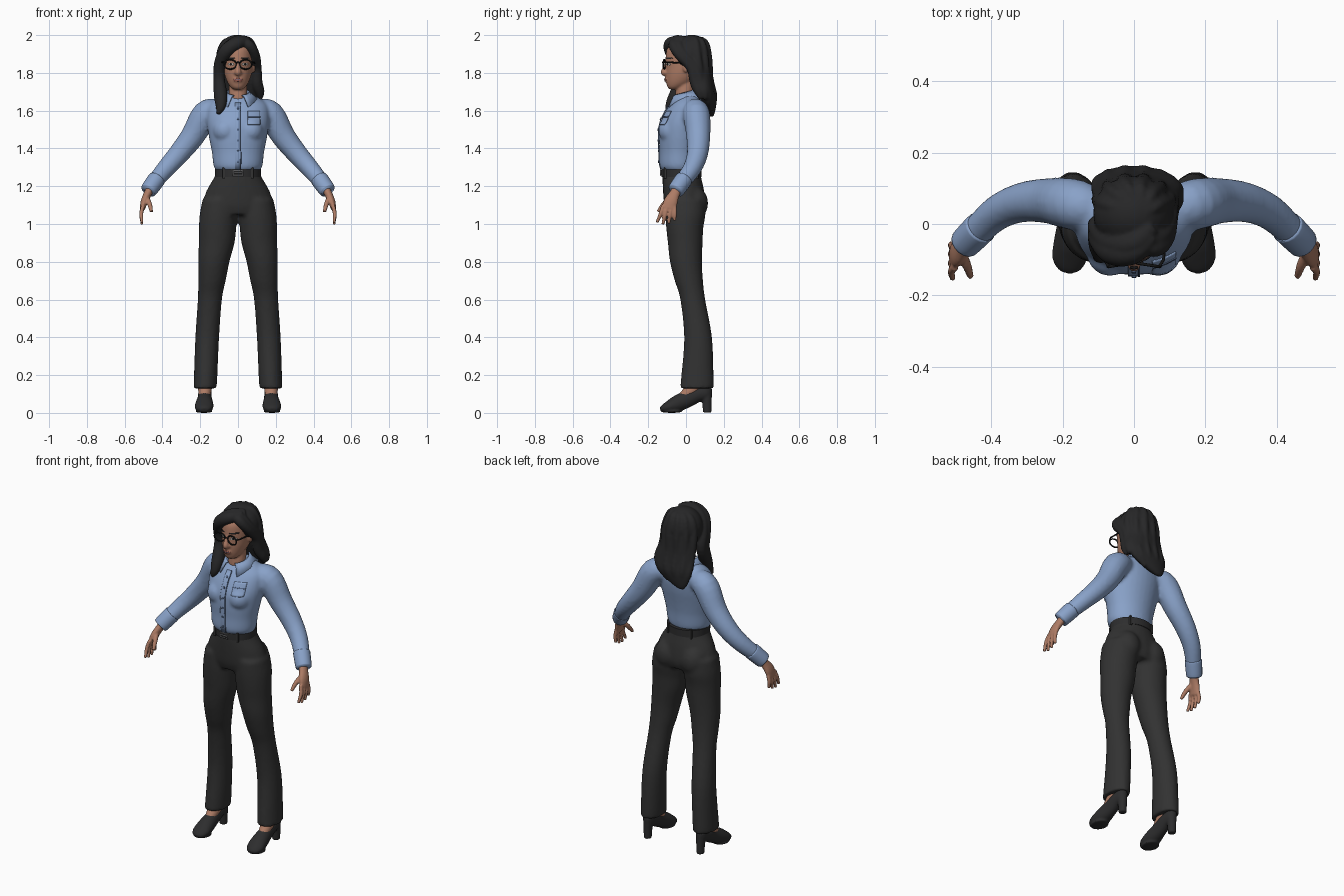
import bpy, bmesh, math
from mathutils import Vector, Matrix

cube = bpy.data.objects.get("Cube")
if cube:
    bpy.data.objects.remove(cube, do_unlink=True)


def material(name, r, g, b):
    mat = bpy.data.materials.new(name)
    mat.use_nodes = True
    mat.diffuse_color = (r, g, b, 1)
    mat.node_tree.nodes["Principled BSDF"].inputs["Base Color"].default_value = (r, g, b, 1)
    return mat


SHIRT = material("shirt blue", .25, .36, .58)
SEAM = material("seam blue", .1, .15, .26)
TROUSERS = material("trouser charcoal", .032, .032, .032)
HAIR = material("hair black", .02, .02, .021)
SKIN = material("skin", .42, .2, .13)
LIPS = material("lips", .33, .11, .085)
BLACK = material("shoe and belt black", .026, .026, .027)
FRAME = material("frame black", .008, .008, .008)
METAL = material("buckle grey", .3, .3, .31)
WHITE = material("eye white", .6, .56, .52)
SIDES = (1, -1)
X, Y, Z = Vector((1, 0, 0)), Vector((0, 1, 0)), Vector((0, 0, 1))


def resample(pts, k):
    """Smooth curve through the given rings."""
    p = [Vector(q) for q in pts]
    p = [p[0] * 2 - p[1]] + p + [p[-1] * 2 - p[-2]]
    out = []
    for a, b, c, d in zip(p, p[1:], p[2:], p[3:]):
        for i in range(k):
            t = i / k
            out.append((b * 2 + (c - a) * t + (a * 2 - b * 5 + c * 4 - d) * t * t
                        + (b * 3 - a - c * 3 + d) * t ** 3) / 2)
    return out + [p[-2]]


def loft(bm, pts, side=1, ref=None, k=4, n=24):
    """Skin rings (x, y, z, ra, rb); horizontal, or square to the path if ref is set."""
    rings = resample([(q[0] * side, *q[1:]) for q in pts], k)
    loops = []
    for i, q in enumerate(rings):
        u, v = X, Y
        if ref:
            t = rings[min(i + 1, len(rings) - 1)].xyz - rings[max(i - 1, 0)].xyz
            u = t.cross(ref).normalized()
            v = t.cross(u).normalized()
        angles = [math.tau * j / n for j in range(n)]
        loops.append([bm.verts.new(q.xyz + u * q[3] * math.cos(a) + v * q[4] * math.sin(a))
                      for a in angles])
    for a, b in zip(loops, loops[1:]):
        for j in range(n):
            bm.faces.new((a[j - 1], a[j], b[j], b[j - 1]))
    bm.faces.new(loops[0])
    bm.faces.new(loops[-1])


def level(z, x, rx, front, back):
    return (x, (front + back) / 2, z, rx, (back - front) / 2)


def tube(bm, pts, side=1, ref=Y):
    loft(bm, [(*q[:3], q[3], q[3]) for q in pts], side, ref, n=16)


def ball(bm, centre, size):
    bmesh.ops.create_uvsphere(bm, u_segments=24, v_segments=16, radius=1,
                              matrix=Matrix.LocRotScale(Vector(centre), None, Vector(size)))


def box(bm, centre, size):
    bmesh.ops.create_cube(bm, size=1, matrix=Matrix.LocRotScale(Vector(centre), None, Vector(size)))


def finish(name, bm, mat, voxel=0, relax=3, smooth=True):
    bmesh.ops.recalc_face_normals(bm, faces=bm.faces)
    for f in bm.faces:
        f.smooth = smooth and len(f.verts) < 5
    mesh = bpy.data.meshes.new(name)
    bm.to_mesh(mesh)
    bm.free()
    mesh.materials.append(mat)
    obj = bpy.data.objects.new(name, mesh)
    bpy.context.collection.objects.link(obj)
    if voxel:
        mod = obj.modifiers.new("fuse", "REMESH")
        mod.mode, mod.voxel_size, mod.use_smooth_shade = "VOXEL", voxel, True
        mod = obj.modifiers.new("relax", "SMOOTH")
        mod.factor, mod.iterations = .5, relax
    return obj


def patch(name, target, mat, x, z, w, h, lift=.002, disc=False):
    """Thin plate wrapped on the front of the target, w and h being half sizes."""
    bm = bmesh.new()
    bmesh.ops.create_grid(bm, x_segments=8, y_segments=8, size=1)
    for v in bm.verts:
        a, b = v.co.x, v.co.y
        if disc:
            a, b = a * math.sqrt(1 - b * b / 2), b * math.sqrt(1 - a * a / 2)
        v.co = (x + a * w, -.4, z + b * h)
    obj = finish(name, bm, mat)
    mod = obj.modifiers.new("wrap", "SHRINKWRAP")
    mod.target, mod.wrap_method, mod.wrap_mode = target, "PROJECT", "ABOVE_SURFACE"
    mod.use_project_y, mod.offset = True, lift
    mod = obj.modifiers.new("thickness", "SOLIDIFY")
    mod.thickness, mod.offset = .004, 0


def wires(name, paths, radius, mat):
    """Round wire curves; each path is (points, closed)."""
    data = bpy.data.curves.new(name, "CURVE")
    data.dimensions, data.bevel_depth, data.bevel_resolution = "3D", radius, 2
    for pts, closed in paths:
        s = data.splines.new("POLY")
        s.points.add(len(pts) - 1)
        for p, q in zip(s.points, pts):
            p.co = (*q, 1)
        s.use_cyclic_u = closed
    data.materials.append(mat)
    bpy.context.collection.objects.link(bpy.data.objects.new(name, data))


# Trousers: pelvis, seat and flared legs
bm = bmesh.new()
loft(bm, [level(1.285, 0, .114, -.122, .075), level(1.25, 0, .124, -.125, .08),
          level(1.18, 0, .165, -.122, .095), level(1.1, 0, .19, -.115, .103),
          level(1.05, 0, .18, -.1, .09)])
for s in SIDES:
    ball(bm, (.085 * s, .04, 1.11), (.075, .077, .09))
    loft(bm, [level(1.13, .1, .088, -.11, .1), level(1.05, .103, .1, -.11, .103),
              level(.98, .108, .099, -.105, .092), level(.9, .113, .095, -.096, .088),
              level(.8, .128, .083, -.085, .085), level(.7, .138, .073, -.06, .09),
              level(.6, .149, .064, -.03, .102), level(.4, .163, .063, -.01, .138),
              level(.2, .171, .062, -.025, .146), level(.13, .174, .061, -.032, .146)], s)
finish("trousers", bm, TROUSERS, .011)

# Belt, belt loops and buckle
bm = bmesh.new()
loft(bm, [level(z, 0, .122, -.131, .083) for z in (1.25, 1.292)], k=1, n=48)
finish("belt", bm, BLACK)
bm = bmesh.new()
for s in SIDES:
    box(bm, (.075 * s, -.11, 1.27), (.012, .012, .056))
    box(bm, (.075 * s, .06, 1.27), (.012, .012, .056))
finish("belt_loops", bm, TROUSERS, smooth=False)
wires("buckle", [([(x, -.134, z) for x, z in ((-.026, 1.257), (.026, 1.257), (.026, 1.285), (-.026, 1.285))], True),
                 ([(-.02, -.135, 1.271), (.02, -.135, 1.271)], False)], .003, METAL)

# Shirt: torso and sleeves
bm = bmesh.new()
loft(bm, [level(1.28, 0, .115, -.125, .06), level(1.31, 0, .13, -.14, .068),
          level(1.38, 0, .138, -.14, .075), level(1.45, 0, .152, -.143, .088),
          level(1.52, 0, .163, -.14, .103), level(1.58, 0, .165, -.117, .11),
          level(1.63, 0, .155, -.085, .104), level(1.665, 0, .115, -.055, .09),
          level(1.69, 0, .06, -.03, .065)], n=32)
for s in SIDES:
    ball(bm, (.067 * s, -.08, 1.495), (.066, .066, .066))
    tube(bm, [(.1, .04, 1.605, .058), (.17, .055, 1.582, .072), (.24, .065, 1.465, .064),
              (.315, .06, 1.37, .056), (.385, .03, 1.29, .049), (.455, -.035, 1.205, .041)], s)
shirt = finish("shirt", bm, SHIRT, .01)
bm = bmesh.new()
for s in SIDES:
    tube(bm, [(.43, -.01, 1.238, .043), (.433, -.013, 1.234, .047), (.472, -.052, 1.18, .044),
              (.474, -.054, 1.177, .038)], s)
finish("cuffs", bm, SHIRT)

# Placket, buttons and pocket
patch("placket", shirt, SHIRT, 0, 1.465, .016, .175, .003)
patch("placket_seam", shirt, SEAM, .014, 1.465, .0025, .175, .005)
for i in range(6):
    patch("button", shirt, SEAM, 0, 1.33 + .056 * i, .006, .006, .007, True)
patch("pocket", shirt, SHIRT, .083, 1.56, .032, .036, .003)
patch("pocket_flap_seam", shirt, SEAM, .083, 1.566, .032, .003, .006)

# Collar with two front points
bm = bmesh.new()
rows = []
for i in range(25):
    t = i / 24
    a, b = .35 + t * (math.tau - .7), .55 + t * (math.tau - 1.1)
    dip = max(0, math.cos(b)) ** 2
    rows.append([bm.verts.new(c) for c in (
        (.06 * math.sin(a), .002 - .068 * math.cos(a), 1.7 - .018 * math.cos(a)),
        (.075 * math.sin((a + b) / 2), .004 - .082 * math.cos((a + b) / 2), 1.69 - .02 * dip),
        (.105 * math.sin(b), .005 - .115 * math.cos(b), 1.665 - .062 * dip))])
for p, q in zip(rows, rows[1:]):
    for j in range(2):
        bm.faces.new((p[j], p[j + 1], q[j + 1], q[j]))
finish("collar", bm, SHIRT).modifiers.new("thickness", "SOLIDIFY").thickness = .007

# Hands
for s, label in zip(SIDES, ("left", "right")):
    bm = bmesh.new()
    loft(bm, [(.455, -.035, 1.205, .024, .028), (.478, -.06, 1.16, .021, .028),
              (.496, -.08, 1.12, .019, .037), (.506, -.09, 1.08, .014, .036)], s, Y)
    for i, drop in enumerate((.01, 0, .004, .02)):
        y = -.12 + .02 * i
        tube(bm, [(.502, y, 1.1, .011), (.512, y - .014 + .005 * i, 1.055, .0105),
                  (.508, y - .034 + .011 * i, .998 + drop, .008)], s)
    tube(bm, [(.485, -.08, 1.14, .015), (.468, -.118, 1.105, .013), (.458, -.148, 1.065, .009)], s)
    finish(label + "_hand", bm, SKIN, .005, 2)

# Head: skull, jaw, neck, nose and ears
bm = bmesh.new()
loft(bm, [level(1.712, 0, .02, -.085, -.035), level(1.724, 0, .038, -.097, -.01),
          level(1.75, 0, .056, -.105, .04), level(1.79, 0, .071, -.108, .085),
          level(1.83, 0, .078, -.107, .11), level(1.88, 0, .08, -.108, .115),
          level(1.93, 0, .076, -.098, .11), level(1.965, 0, .052, -.055, .09),
          level(1.98, 0, .02, -.01, .04)], n=32)
tube(bm, [(0, .015, 1.6, .055), (0, -.008, 1.67, .05), (0, .01, 1.78, .046)])
tube(bm, [(0, -.1, 1.862, .009), (0, -.11, 1.83, .012), (0, -.117, 1.803, .017), (0, -.108, 1.792, .012)])
ball(bm, (0, -.1, 1.763), (.026, .013, .016))
for s in SIDES:
    ball(bm, (.013 * s, -.107, 1.8), (.01, .011, .008))
    ball(bm, (.083 * s, .002, 1.83), (.009, .018, .03))
head = finish("head", bm, SKIN, .006, 3)

# Painted face details
patch("lips", head, LIPS, 0, 1.763, .023, .009, .001, True)
patch("mouth_line", head, SEAM, 0, 1.763, .02, .0012, .0022, True)
for s in SIDES:
    patch("eye", head, WHITE, .036 * s, 1.846, .015, .007, .001, True)
    patch("iris", head, FRAME, .036 * s, 1.846, .0065, .0065, .0022, True)
    patch("eyebrow", head, HAIR, .038 * s, 1.878, .022, .004, .001, True)

# Glasses
paths = [([(-.01, -.121, 1.853), (0, -.124, 1.856), (.01, -.121, 1.853)], False)]
for s in SIDES:
    ring = [math.tau * i / 28 for i in range(28)]
    paths.append(([(s * (.041 + .032 * math.cos(a)), -.115 - .005 * math.cos(a), 1.845 + .025 * math.sin(a))
                   for a in ring], True))
    paths.append(([(.072 * s, -.118, 1.855), (.083 * s, -.1, 1.857), (.09 * s, .01, 1.85)], False))
wires("glasses", paths, .0042, FRAME)

# Hair: cap, back mass, swept fringe and long side locks
bm = bmesh.new()
ball(bm, (-.003, .03, 1.892), (.112, .104, .11))
loft(bm, [level(1.9, 0, .1, -.03, .13), level(1.8, 0, .112, .01, .14),
          level(1.72, .01, .125, .045, .152), level(1.66, 0, .112, .07, .163),
          level(1.6, -.035, .065, .1, .155), level(1.568, -.06, .02, .125, .145)])
for lift in (0, .025):
    tube(bm, [(.05, -.03 + lift, 1.968, .026), (0, -.078 + lift, 1.957 + lift / 3, .034),
              (-.058, -.078 + lift, 1.92, .038), (-.095, -.045 + lift, 1.85, .032),
              (-.1, -.03 + lift, 1.77, .03), (-.092, -.055, 1.68, .036),
              (-.092, -.085, 1.62, .026), (-.108, -.095, 1.582, .01)])
    tube(bm, [(.02, -.05 + lift, 1.966, .026), (.06, -.065 + lift, 1.945, .028),
              (.09, -.035 + lift, 1.895, .026), (.1, .025 + lift, 1.83, .025),
              (.1, .05 + lift, 1.75, .03), (.115, .07 + lift, 1.7, .026),
              (.12, .08 + lift, 1.66, .01)])
for i in range(6):
    a = -1.25 + .5 * i
    sx, cy = math.sin(a), math.cos(a)
    tube(bm, [(.03, .03, 1.985, .012), (.07 * sx, .03 + .07 * cy, 1.965, .018),
              (.1 * sx, .035 + .085 * cy, 1.88, .022), (.103 * sx, .06 + .068 * cy, 1.77, .02),
              (.105 * sx, .1 + .048 * cy, 1.67, .02), (.06 * sx - .03, .13, 1.6, .012)], ref=X)
finish("hair", bm, HAIR, .007, 2)

# High-heeled shoes and bare insteps
for s, label in zip(SIDES, ("left", "right")):
    bm = bmesh.new()
    loft(bm, [(.175, .135, .115, .015, .02), (.175, .11, .112, .03, .04), (.175, .06, .098, .036, .042),
              (.176, .01, .075, .038, .045), (.178, -.05, .048, .047, .043), (.18, -.095, .031, .049, .03),
              (.18, -.125, .02, .034, .019), (.18, -.136, .016, .015, .01)], s, Z)
    loft(bm, [level(.13, .175, .032, .06, .138), level(.08, .175, .025, .082, .137),
              level(.001, .175, .021, .09, .135)], s)
    ball(bm, (.18 * s, -.075, .008), (.046, .055, .008))
    finish(label + "_shoe", bm, BLACK, .006, 2)
    bm = bmesh.new()
    tube(bm, [(.175, .07, .2, .035), (.175, .045, .14, .037), (.176, .01, .105, .033),
              (.178, -.03, .07, .025)], s)
    finish(label + "_instep", bm, SKIN)
